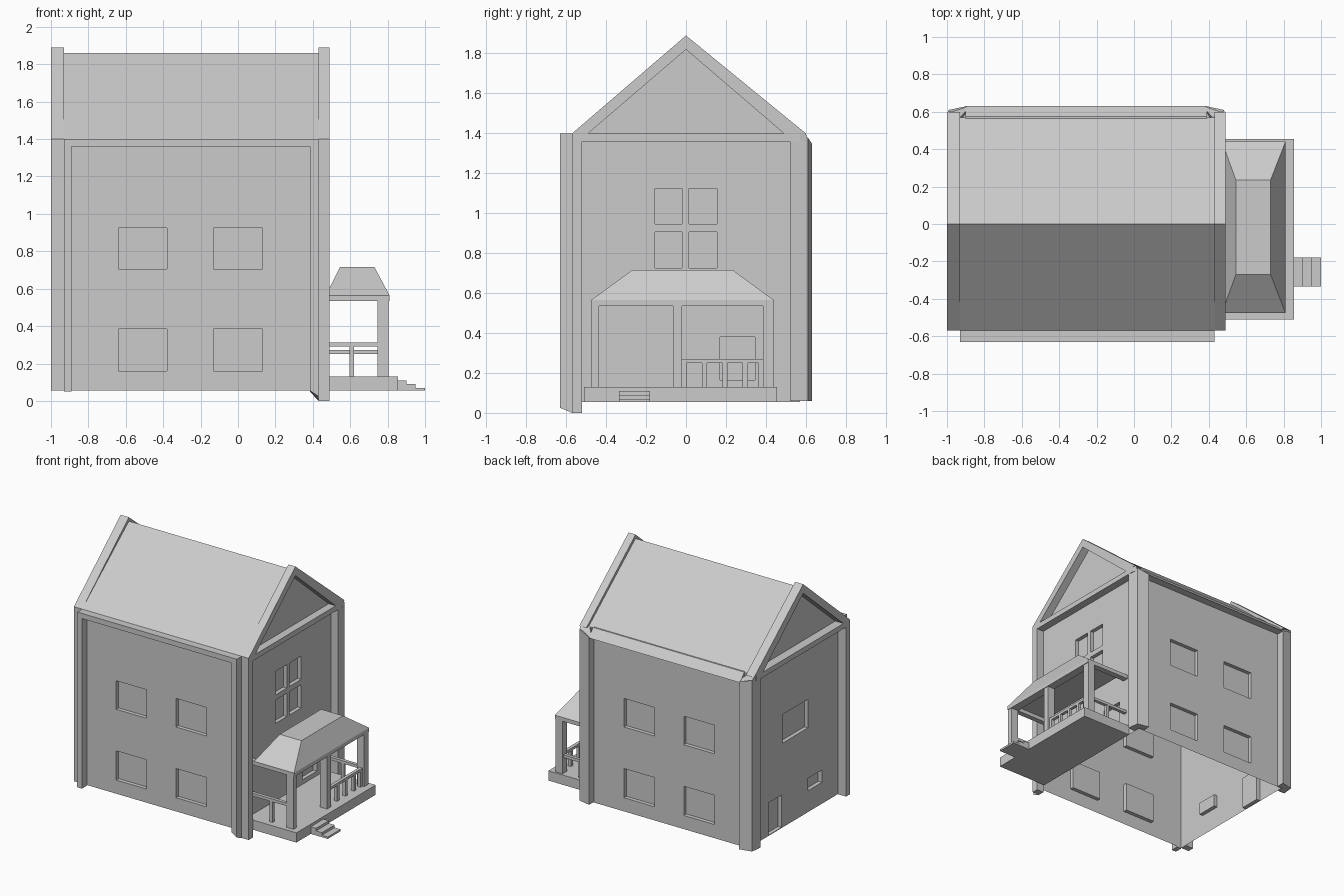
import bpy, bmesh
from mathutils import Vector

if "Cube" in bpy.data.objects:
    bpy.data.objects.remove(bpy.data.objects["Cube"])


def finish(name, bm, recalc=True):
    if recalc:
        bmesh.ops.recalc_face_normals(bm, faces=bm.faces)
    me = bpy.data.meshes.new(name)
    bm.to_mesh(me)
    bm.free()
    ob = bpy.data.objects.new(name, me)
    bpy.context.collection.objects.link(ob)
    return ob


def loft(name, low, high, open_low=False):
    """Solid between two matching rings of points."""
    bm = bmesh.new()
    a = [bm.verts.new(p) for p in low]
    b = [bm.verts.new(p) for p in high]
    n = len(a)
    for i in range(n):
        j = (i + 1) % n
        bm.faces.new((a[i], a[j], b[j], b[i]))
    if not open_low:
        bm.faces.new(a[::-1])
    bm.faces.new(b)
    return finish(name, bm)


def rect(x0, x1, y0, y1, z):
    return [(x0, y0, z), (x1, y0, z), (x1, y1, z), (x0, y1, z)]


def box(name, x0, x1, y0, y1, z0, z1):
    return loft(name, rect(x0, x1, y0, y1, z0), rect(x0, x1, y0, y1, z1))


def prism_x(name, yz, x0, x1):
    return loft(name, [(x0, y, z) for y, z in yz], [(x1, y, z) for y, z in yz])


def wall(name, axis, normal, offset, u_range, holes, z0=0.055, z1=1.4, depth=0.03):
    """Sheet wall with recessed window pockets; holes are (u0, u1, z0, z1)."""
    bm = bmesh.new()
    U, N = Vector(axis), Vector(normal)

    def quad(*pts):
        bm.faces.new([bm.verts.new(U * u + N * (offset - d) + Vector((0, 0, v))) for u, v, d in pts])
    us = sorted({*u_range, *[h[0] for h in holes], *[h[1] for h in holes]})
    vs = sorted({z0, z1, *[h[2] for h in holes], *[h[3] for h in holes]})
    for ua, ub in zip(us, us[1:]):
        for va, vb in zip(vs, vs[1:]):
            cu, cv = (ua + ub) / 2, (va + vb) / 2
            if not any(h[0] < cu < h[1] and h[2] < cv < h[3] for h in holes):
                quad((ua, va, 0), (ub, va, 0), (ub, vb, 0), (ua, vb, 0))
    for a, b, c, d in holes:
        ring = [(a, c), (b, c), (b, d), (a, d)]
        quad(*[(*p, depth) for p in ring])
        for p, q in zip(ring, ring[1:] + ring[:1]):
            quad((*p, 0), (*q, 0), (*q, depth), (*p, depth))
    bmesh.ops.remove_doubles(bm, verts=bm.verts, dist=1e-4)
    bmesh.ops.dissolve_limit(bm, angle_limit=0.01, verts=bm.verts, edges=bm.edges) if not holes else None
    return finish(name, bm, False)


# House walls, open underneath
LX, RX, FY, BY = -0.93, 0.43, -0.57, 0.57
rows = [(0.16, 0.385), (0.705, 0.925)]
cols = [(-0.64, -0.38), (-0.13, 0.13)]
long_windows = [(*c, *r) for c in cols for r in rows]
back_windows = [(-b, -a, c, d) for a, b, c, d in long_windows]
panes = [(*c, *r) for c in ((-0.155, -0.02), (0.015, 0.155)) for r in ((0.725, 0.905), (0.945, 1.125))]
wall("front_wall", (1, 0, 0), (0, -1, 0), -FY, (LX, RX), long_windows)
wall("back_wall", (-1, 0, 0), (0, 1, 0), BY, (-RX, -LX), back_windows)
wall("right_wall", (0, 1, 0), (1, 0, 0), RX, (FY, BY), panes + [(0.17, 0.345, 0.165, 0.38)])
wall("left_wall", (0, -1, 0), (-1, 0, 0), -LX, (-BY, -FY),
     [(-0.155, 0.155, 0.705, 0.925), (0.16, 0.325, 0.22, 0.315), (-0.325, -0.165, 0.06, 0.31)])

# Main roof with gable triangles, open underneath
bm = bmesh.new()
tri = [(FY, 1.4), (0, 1.86), (BY, 1.4)]
a = [bm.verts.new((LX, y, z)) for y, z in tri]
b = [bm.verts.new((RX, y, z)) for y, z in tri]
bm.faces.new((a[0], b[0], b[1], a[1]))
bm.faces.new((a[1], b[1], b[2], a[2]))
bm.faces.new(a)
bm.faces.new(b[::-1])
finish("main_roof", bm)

# Gable frames at both ends: rakes, tie beam, front post
for side, x0, x1, low in (("right", RX, 0.49, 0.0), ("left", -1.0, LX, 0.055)):
    for tag, s, e in (("front", -1, 0.57), ("back", 1, 0.6)):
        prism_x(f"{side}_{tag}_rake", [(s * e, 1.4), (0, 1.89), (0, 1.82), (s * 0.49, 1.4)], x0, x1)
    box(f"{side}_tie_beam", x0, x1, -0.57, 0.57, 1.36, 1.4)
    box(f"{side}_end_post", x0, x1, -0.57, -0.52, low, 1.36)

# Front frame: two posts and a top beam
box("front_beam", LX, RX, -0.63, FY, 1.36, 1.4)
box("front_left_post", LX, -0.89, -0.63, FY, 0.05, 1.36)
loft("front_right_post", [(0.385, -0.63, 0.055), (RX, -0.63, 0.025), (RX, FY, 0.0), (0.385, FY, 0.05)],
     rect(0.385, RX, -0.63, FY, 1.36))

# Back chamfered corner posts and sloped cornice
mid = -0.255
for side, s in (("right", 1), ("left", -1)):
    def pt(dx, y, z):
        return (mid + s * dx, y, z)
    plan = [(0.685, 0.52), (0.745, 0.52), (0.735, 0.61), (0.64, 0.63), (0.64, 0.57), (0.685, 0.57)]
    tops = [1.36, 1.36, 1.38, 1.35, 1.36, 1.36]
    loft(f"back_{side}_post", [pt(*p, 0.06) for p in plan], [pt(*p, z) for p, z in zip(plan, tops)])
    loft(f"back_{side}_cap", [pt(0.675, 0.55, 1.36), pt(0.745, 0.55, 1.36), pt(0.735, 0.61, 1.36), pt(0.62, 0.63, 1.345)],
         [pt(0.675, 0.55, 1.4), pt(0.745, 0.55, 1.4), pt(0.74, 0.6, 1.4), pt(0.675, 0.57, 1.4)])
prism_x("back_cornice", [(0.56, 1.405), (0.575, 1.405), (0.63, 1.345), (0.57, 1.345)], -0.9, 0.39)

# Porch deck and three steps
box("porch_deck", RX, 0.855, -0.51, 0.455, 0.055, 0.13)
for i, (x0, x1, z) in enumerate(((0.855, 0.9, 0.11), (0.9, 0.95, 0.09), (0.95, 1.0, 0.07))):
    box(f"step_{i + 1}", x0, x1, -0.335, -0.18, 0.055, z)

# Porch posts, beams and hipped roof
for i, (y0, y1) in enumerate(((-0.475, -0.435), (-0.065, -0.02), (0.385, 0.44))):
    box(f"porch_post_{i + 1}", 0.745, 0.805, y0, y1, 0.13, 0.535)
box("porch_front_beam", 0.745, 0.81, -0.475, 0.44, 0.535, 0.565)
box("porch_side_beam_1", RX, 0.745, -0.475, -0.435, 0.535, 0.565)
box("porch_side_beam_2", RX, 0.745, 0.395, 0.44, 0.535, 0.565)
loft("porch_roof", rect(0.47, 0.81, -0.475, 0.44, 0.565), rect(0.545, 0.73, -0.27, 0.235, 0.715))

# Porch railings and balusters
box("porch_end_rail", 0.765, 0.79, -0.02, 0.385, 0.25, 0.27)
for i, y in enumerate((-0.01, 0.092, 0.195, 0.297, 0.375)):
    box(f"end_baluster_{i + 1}", 0.765, 0.79, y - 0.013, y + 0.013, 0.13, 0.25)
for tag, y, z in (("near", -0.455, 0.29), ("far", 0.415, 0.25)):
    box(f"{tag}_side_rail", RX, 0.745, y - 0.013, y + 0.013, z, z + 0.022)
    box(f"{tag}_baluster", 0.597, 0.62, y - 0.011, y + 0.011, 0.13, z)
